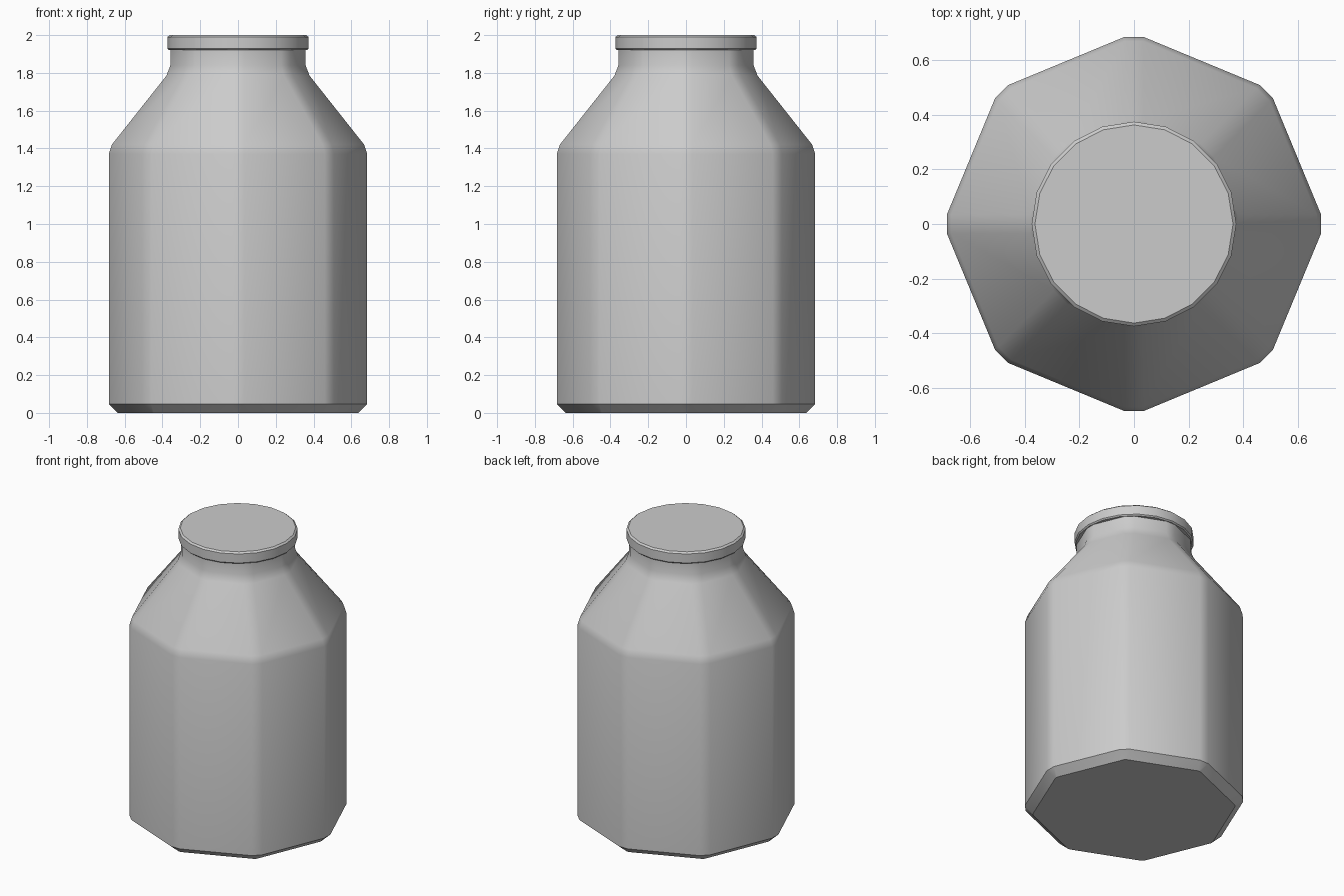
import bpy, bmesh
from math import pi, sin, cos, atan2, hypot

if "Cube" in bpy.data.objects:
    bpy.data.objects.remove(bpy.data.objects["Cube"])


def loft(name, rings, angle):
    """Skin stacked rings (lists of xyz) and close both ends."""
    bm = bmesh.new()
    loops = [[bm.verts.new(p) for p in ring] for ring in rings]
    n = len(loops[0])
    for a, b in zip(loops, loops[1:]):
        for i in range(n):
            j = (i + 1) % n
            bm.faces.new((a[i], a[j], b[j], b[i]))
    bm.faces.new(loops[0][::-1])
    bm.faces.new(loops[-1])
    mesh = bpy.data.meshes.new(name)
    bm.to_mesh(mesh)
    bm.free()
    obj = bpy.data.objects.new(name, mesh)
    bpy.context.collection.objects.link(obj)
    bpy.ops.object.select_all(action='DESELECT')
    bpy.context.view_layer.objects.active = obj
    obj.select_set(True)
    bpy.ops.object.shade_smooth_by_angle(angle=angle)
    return obj


def octagon(r, w, z):
    """Octagon whose corners are cut by a flat of half-width w at radius r."""
    pts = []
    for k in range(8):
        for s in (-1, 1):
            a = k * pi / 4 + s * atan2(w, r)
            h = hypot(r, w)
            pts.append((h * cos(a), h * sin(a), z))
    return pts


def circle(r, z, n=20):
    return [(r * cos(2 * pi * i / n), r * sin(2 * pi * i / n), z) for i in range(n)]


# Eight-sided bottle body: radius, corner half-width, height
body = [(0.636, 0.008, 0), (0.684, 0.034, 0.047), (0.684, 0.034, 1.37),
        (0.668, 0.034, 1.42), (0.379, 0.034, 1.785), (0.358, 0.034, 1.84),
        (0.358, 0.034, 1.93)]
loft("bottle_body", [octagon(*p) for p in body], 0.7)

# Round lid with a slight bevel
lid = [(0.366, 1.92), (0.374, 1.928), (0.374, 1.99), (0.362, 2.0)]
loft("lid", [circle(*p) for p in lid], 0.6)
